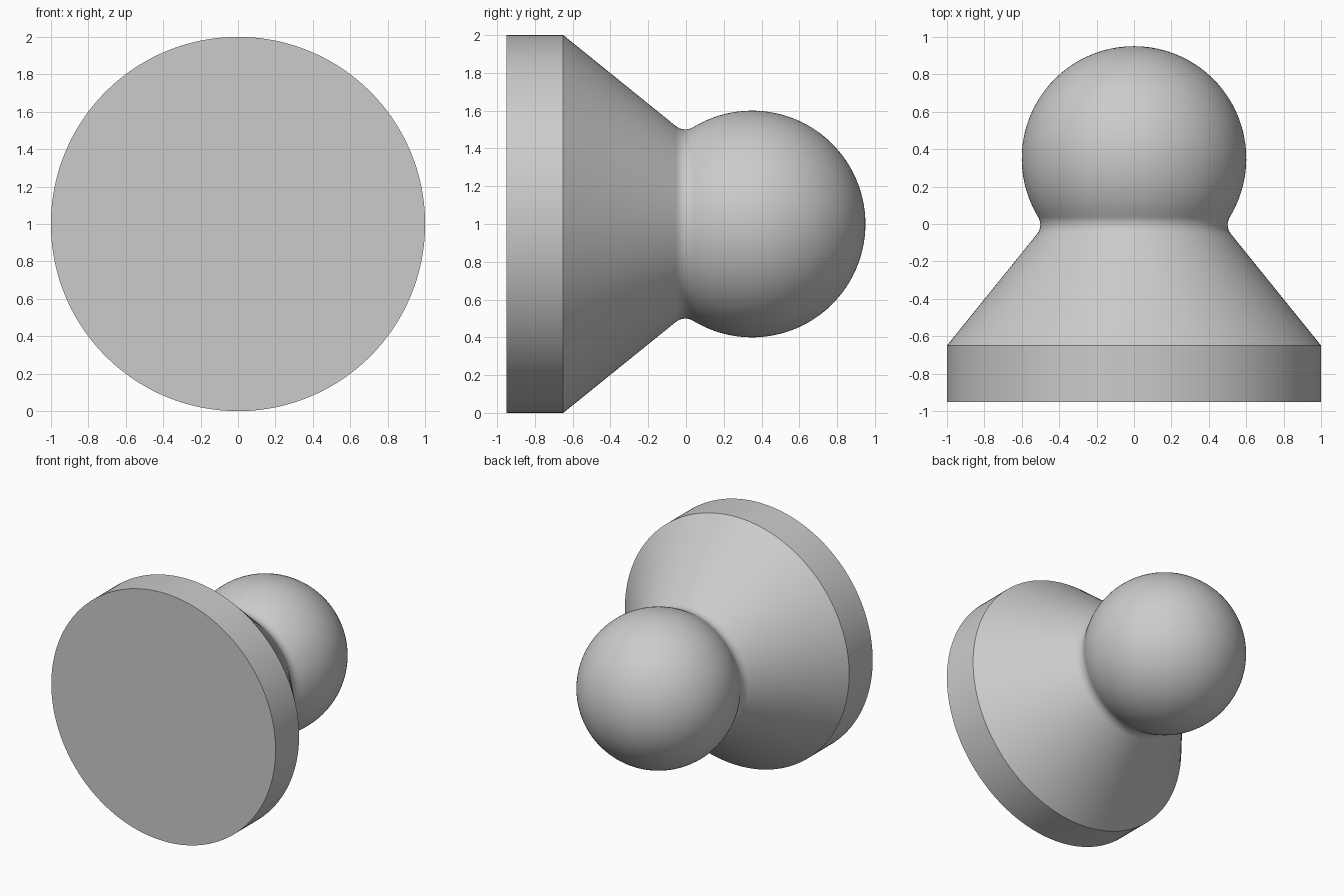
import bpy, bmesh, math
from mathutils import Vector

cube = bpy.data.objects.get("Cube")
if cube:
    bpy.data.objects.remove(cube, do_unlink=True)

FRONT, RIM = -0.95, -0.65      # flat face and back edge of the disc
BALL_Y, BALL_R = 0.35, 0.6     # ball centre and radius
FILLET = 0.08                  # rounding where the cone meets the ball
SEGMENTS = 160

# Single grey material
grey = bpy.data.materials.new("plain_grey")
grey.use_nodes = True
grey.diffuse_color = (0.6, 0.6, 0.6, 1)
grey.node_tree.nodes["Principled BSDF"].inputs["Base Color"].default_value = (0.6, 0.6, 0.6, 1)


def arc(centre, radius, start, end, steps):
    """Points of a circular arc in (y, radius) space."""
    angles = [start + (end - start) * i / steps for i in range(steps + 1)]
    return [centre + radius * Vector((math.cos(a), math.sin(a))) for a in angles]


# Fillet centre: tangent to both the cone line and the ball
rim = Vector((RIM, 1.0))
slope = (Vector((0, 0.475)) - rim).normalized()
normal = Vector((-slope.y, slope.x))
ball = Vector((BALL_Y, 0))
start = rim + normal * FILLET
to_start = start - ball
b = to_start.dot(slope)
c = to_start.length_squared - (BALL_R + FILLET) ** 2
centre = start + slope * (-b - math.sqrt(b * b - c))

# Profile: disc, cone, fillet, ball
to_ball = ball - centre
out = centre - ball
profile = [Vector((FRONT, 0)), Vector((FRONT, 1)), rim]
profile += arc(centre, FILLET, math.atan2(-normal.y, -normal.x),
               math.atan2(to_ball.y, to_ball.x), 10)
profile += arc(ball, BALL_R, math.atan2(out.y, out.x), 0, 40)[1:]

# Revolve around the y axis
bm = bmesh.new()
verts = [bm.verts.new((0, p.x, 1 + p.y)) for p in profile]
edges = [bm.edges.new(pair) for pair in zip(verts, verts[1:])]
bmesh.ops.spin(bm, geom=verts + edges, cent=(0, 0, 1), axis=(0, 1, 0),
               angle=math.tau, steps=SEGMENTS, use_merge=False)
bmesh.ops.remove_doubles(bm, verts=bm.verts, dist=0.0001)
bmesh.ops.recalc_face_normals(bm, faces=bm.faces)
mesh = bpy.data.meshes.new("ball_knob")
bm.to_mesh(mesh)
bm.free()
mesh.materials.append(grey)

knob = bpy.data.objects.new("ball_knob", mesh)
bpy.context.collection.objects.link(knob)
bpy.ops.object.select_all(action='DESELECT')
knob.select_set(True)
bpy.context.view_layer.objects.active = knob
bpy.ops.object.shade_smooth_by_angle(angle=math.radians(25))
